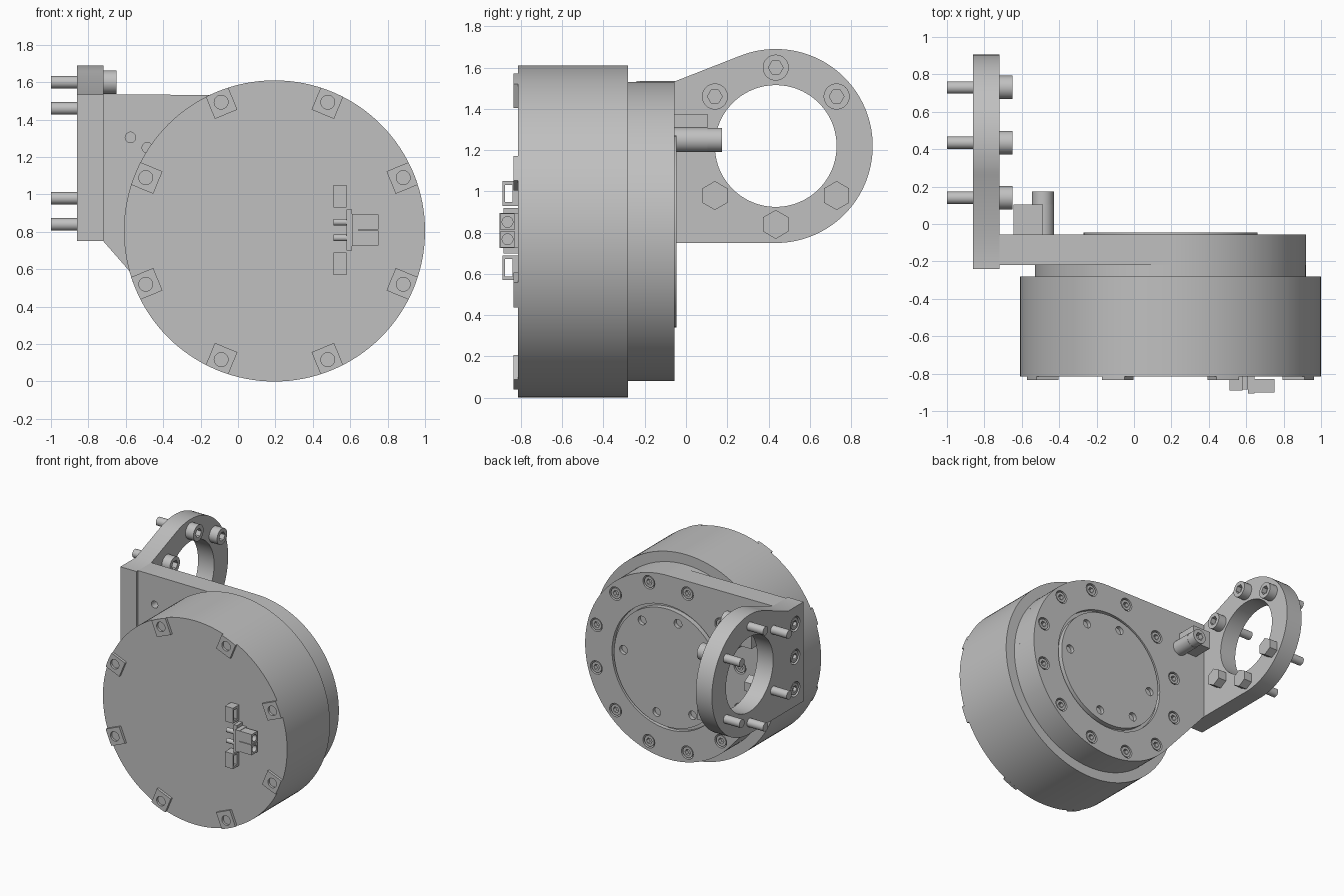
import bpy, bmesh, math
from math import cos, sin, radians, atan2, acos, hypot, degrees

cube = bpy.data.objects.get("Cube")
if cube:
    bpy.data.objects.remove(cube, do_unlink=True)

grey = bpy.data.materials.new("machined grey")
grey.use_nodes = True
grey.diffuse_color = (0.53, 0.53, 0.53, 1)
grey.node_tree.nodes["Principled BSDF"].inputs["Base Color"].default_value = grey.diffuse_color


def arc(u, v, r, start=0, end=360, n=32):
    """Points on an arc; a full circle does not repeat its first point."""
    steps = n if abs(end - start) >= 360 else n - 1
    return [(u + r * cos(radians(start + (end - start) * i / steps)),
             v + r * sin(radians(start + (end - start) * i / steps))) for i in range(n)]


def rect(u0, u1, v0, v1):
    return [(u0, v0), (u1, v0), (u1, v1), (u0, v1)]


def add(bm, outline, axis, a, b):
    """Extrude an outline: (x, z) along y, or (y, z) along x."""
    place = (lambda p, t: (p[0], t, p[1])) if axis == 'y' else (lambda p, t: (t, p[0], p[1]))
    low = [bm.verts.new(place(p, a)) for p in outline]
    high = [bm.verts.new(place(p, b)) for p in outline]
    bm.faces.new(low)
    bm.faces.new(high[::-1])
    n = len(outline)
    for i in range(n):
        j = (i + 1) % n
        bm.faces.new((low[i], high[i], high[j], low[j]))


def build(name, parts):
    bm = bmesh.new()
    for part in parts:
        add(bm, *part)
    bmesh.ops.recalc_face_normals(bm, faces=bm.faces)
    mesh = bpy.data.meshes.new(name)
    bm.to_mesh(mesh)
    bm.free()
    mesh.materials.append(grey)
    obj = bpy.data.objects.new(name, mesh)
    bpy.context.scene.collection.objects.link(obj)
    return obj


def finish(name, parts, cuts=()):
    """Build a part, drill its cuts and smooth its round sides."""
    obj = build(name, parts)
    bpy.ops.object.select_all(action='DESELECT')
    bpy.context.view_layer.objects.active = obj
    obj.select_set(True)
    if cuts:
        cutter = build("cutter", cuts)
        cutter.hide_render = True
        mod = obj.modifiers.new("drill", 'BOOLEAN')
        mod.operation = 'DIFFERENCE'
        mod.solver = 'EXACT'
        mod.object = cutter
        bpy.ops.object.modifier_apply(modifier=mod.name)
        bpy.data.objects.remove(cutter, do_unlink=True)
    bpy.ops.object.shade_smooth_by_angle(angle=radians(30))
    return obj


def tangent(px, pz, cx, cz, r, side):
    """Angle at which a line from a point touches a circle."""
    away = acos(r / hypot(px - cx, pz - cz))
    return degrees(atan2(pz - cz, px - cx) + side * away)


CX, CZ = 0.195, 0.805          # motor axis
FY, FZ = 0.435, 1.22           # flange ring axis
HUB = 0.725
ring = [(CX + 0.65 * cos(radians(a)), CZ + 0.65 * sin(radians(a))) for a in range(15, 360, 30)]
side_holes = [(-0.135, z) for z in (0.885, 1.14, 1.4)]

# Motor drum and hub
finish("motor_drum", [(arc(CX, CZ, 0.805, n=128), 'y', -0.815, -0.28)])
finish("hub", [(arc(CX, CZ, HUB, n=128), 'y', -0.28, -0.22)])

# Bracket plate wrapping the hub
touch = tangent(-0.72, 0.75, CX, CZ, HUB, 1) % 360
outline = [(-0.72, 1.535), (-0.72, 0.75)] + arc(CX, CZ, HUB, touch, 450, 110)
cuts = [(arc(CX, CZ, 0.49, n=96), 'y', -0.085, 0)]
cuts += [(arc(x, z, 0.052), 'y', -0.1, 0) for x, z in ring]
cuts += [(arc(x, z, 0.028), 'y', -0.3, -0.12) for x, z in ((-0.575, 1.305), (-0.485, 1.25))]
finish("bracket_plate", [(outline, 'y', -0.22, -0.055)], cuts)

# Output disc with six tapped holes
holes = [(arc(CX + 0.385 * cos(radians(a)), CZ + 0.385 * sin(radians(a)), 0.034), 'y', -0.075, 0)
         for a in (6, 55, 104, 186, 235, 284)]
finish("output_disc", [(arc(CX, CZ, 0.465, n=96), 'y', -0.09, -0.045)], holes)

# Recessed screws around the disc
finish("ring_screws", [(arc(x, z, 0.042), 'y', -0.105, -0.06) for x, z in ring],
       [(arc(x, z, 0.024, n=6), 'y', -0.09, 0) for x, z in ring])

# Side flange with its large opening
touch = tangent(-0.05, 1.535, FY, FZ, 0.47, -1)
outline = [(-0.05, 1.535), (-0.24, 1.535), (-0.24, 0.75)] + arc(FY, FZ, 0.47, -90, touch, 80)
cuts = [(arc(FY, FZ, 0.295, n=96), 'x', -1, -0.5)]
cuts += [(arc(y, z, 0.058), 'x', -1, -0.82) for y, z in side_holes]
finish("side_flange", [(outline, 'x', -0.86, -0.72)], cuts)
finish("side_screws", [(arc(y, z, 0.046), 'x', -0.865 + 0.01, -0.81) for y, z in side_holes],
       [(arc(y, z, 0.026, n=6), 'x', -1, -0.83) for y, z in side_holes])

# Flange bolts: socket heads above, hex heads below
upper = [(FY - 0.295, 1.46), (FY, 1.6), (FY + 0.295, 1.46)]
lower = [(y, 2 * FZ - z) for y, z in upper]
finish("bolt_shafts", [(arc(y, z, 0.033), 'x', -1, -0.84) for y, z in upper + lower])
finish("socket_heads", [(arc(y, z, 0.063), 'x', -0.73, -0.65) for y, z in upper],
       [(arc(y, z, 0.036, n=6), 'x', -0.69, -0.6) for y, z in upper])
finish("hex_heads", [(arc(y, z, 0.07, 30, 390, 6), 'x', -0.73, -0.65) for y, z in lower])

# Stop block and its screw behind the plate
finish("stop_block", [(rect(-0.645, -0.487, 1.235, 1.375), 'y', -0.06, 0.105)])
finish("stop_post", [(arc(-0.487, 1.25, 0.06), 'y', -0.06, 0.105)])
finish("stop_screw", [(arc(-0.487, 1.25, 0.058), 'y', 0.1, 0.175)],
       [(arc(-0.487, 1.25, 0.033, n=6), 'y', 0.135, 0.3)])

# Eight mounting pads on the front rim
pads, pad_holes = [], []
for i in range(8):
    a = 22.5 + 45 * i
    c, s = cos(radians(a)), sin(radians(a))
    inner = [(CX + 0.675 * c - t * s, CZ + 0.675 * s + t * c) for t in (0.065, -0.065)]
    pads.append((inner + arc(CX, CZ, 0.805, a - 4.63, a + 4.63, 8), 'y', -0.835, -0.81))
    pad_holes.append((arc(CX + 0.745 * c, CZ + 0.745 * s, 0.037), 'y', -0.9, -0.817))
finish("rim_pads", pads, pad_holes)

# Front connector: stepped housing, two sockets and two pins
MID = 0.81
finish("connector_housing", [(rect(0.58, 0.61, MID - 0.11, MID + 0.11), 'y', -0.885, -0.81),
                             (rect(0.61, 0.645, MID - 0.085, MID + 0.085), 'y', -0.905, -0.81)])
for name, side in (("upper", 1), ("lower", -1)):
    z = MID + side * 0.042
    finish(name + "_plug", [(rect(-0.9, -0.83, z - 0.04, z + 0.04), 'x', 0.64, 0.75)],
           [(arc(-0.865, z, 0.026), 'x', 0.69, 0.8)])
    finish(name + "_pin", [(arc(-0.862, z, 0.018), 'x', 0.51, 0.59)])
    z = MID + side * 0.18
    finish(name + "_clip", [(rect(-0.89, -0.812, z - 0.06, z + 0.06), 'x', 0.51, 0.58)],
           [(rect(-0.878, -0.842, z - 0.042, z + 0.042), 'x', 0.4, 0.7)])
